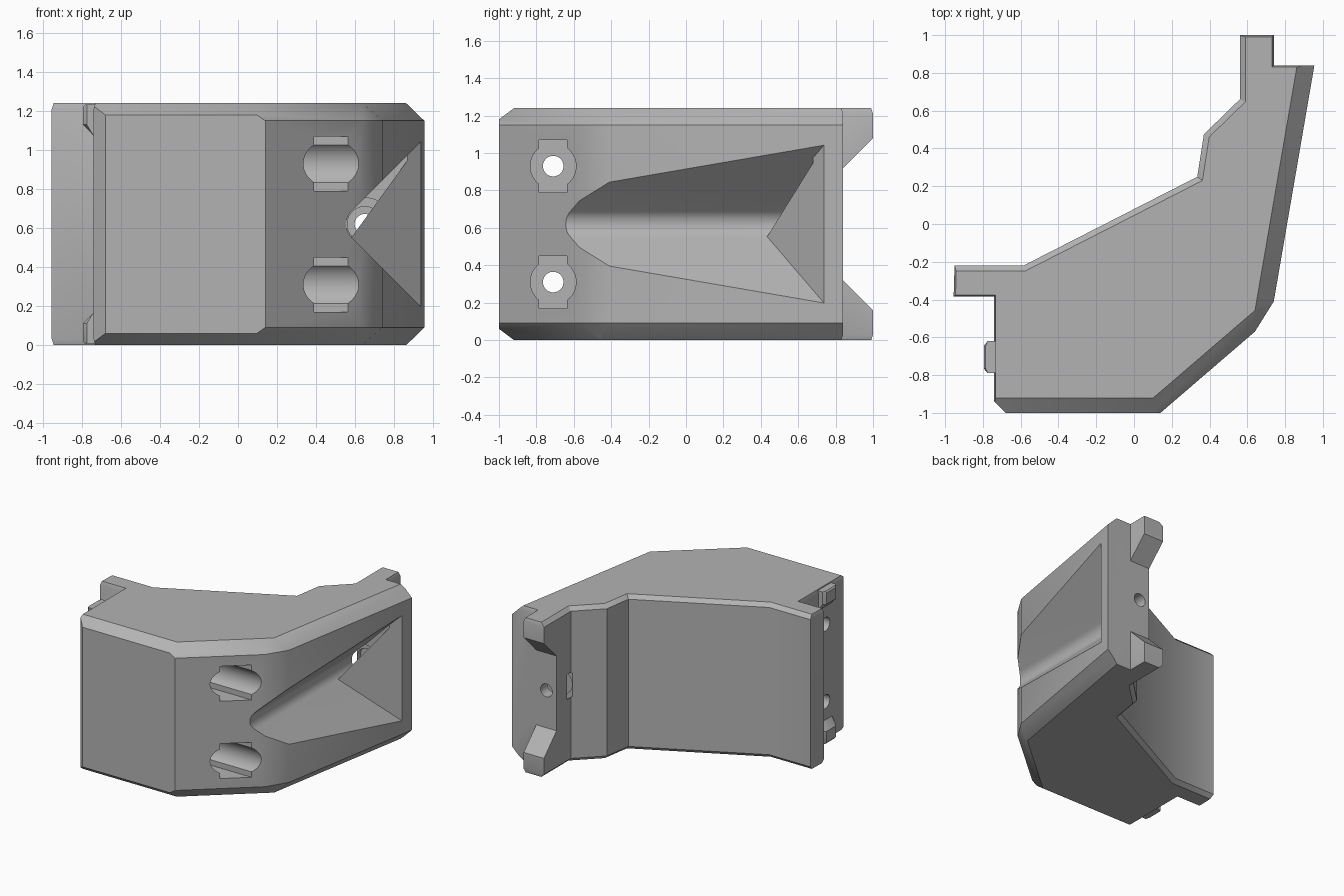
import bpy, bmesh, math
from mathutils import Vector, Matrix

if "Cube" in bpy.data.objects:
    bpy.data.objects.remove(bpy.data.objects["Cube"])

H = 1.24          # overall height
MID = H / 2

grey = bpy.data.materials.new("plain_grey")
grey.diffuse_color = (0.45, 0.45, 0.45, 1)
grey.use_nodes = True
grey.node_tree.nodes["Principled BSDF"].inputs["Base Color"].default_value = grey.diffuse_color


def make(name, bm):
    bmesh.ops.remove_doubles(bm, verts=bm.verts, dist=1e-5)
    bmesh.ops.recalc_face_normals(bm, faces=bm.faces)
    me = bpy.data.meshes.new(name)
    bm.to_mesh(me)
    bm.free()
    me.materials.append(grey)
    ob = bpy.data.objects.new(name, me)
    bpy.context.collection.objects.link(ob)
    return ob


def loft(rings):
    """Solid through a stack of rings with equal point counts."""
    bm = bmesh.new()
    vs = [[bm.verts.new(p) for p in r] for r in rings]
    n = len(vs[0])
    for a, b in zip(vs, vs[1:]):
        for i in range(n):
            j = (i + 1) % n
            bm.faces.new((a[i], a[j], b[j], b[i]))
    bm.faces.new(vs[0][::-1])
    bm.faces.new(vs[-1])
    return bm


def clip(bm, co, no):
    """Remove everything in front of a plane and cap the cut."""
    r = bmesh.ops.bisect_plane(bm, geom=bm.verts[:] + bm.edges[:] + bm.faces[:], dist=1e-6,
                               plane_co=co, plane_no=no, clear_outer=True)
    edges = [e for e in r["geom_cut"] if isinstance(e, bmesh.types.BMEdge)]
    bmesh.ops.holes_fill(bm, edges=edges, sides=0)


def offset(prof):
    """Inset a clockwise-listed profile by a distance per edge."""
    lines = []
    for i, (x, y, d) in enumerate(prof):
        a, b = Vector((x, y)), Vector(prof[(i + 1) % len(prof)][:2])
        t = (b - a).normalized()
        lines.append((a + Vector((t.y, -t.x)) * d, t))
    out = []
    for i, (p, t) in enumerate(lines):
        q, s = lines[i - 1]
        k = (p - q).cross(t) / s.cross(t)
        out.append(q + s * k)
    return out


def rod(name, axis, r, start, end, a, b):
    """Round cutter along x or y; a, b are the other two centre coordinates."""
    def pt(t, s):
        u, v = a + r * math.cos(t), b + r * math.sin(t)
        return (s, u, v) if axis == "x" else (u, s, v)
    angs = [math.tau * i / 48 for i in range(48)]
    return make(name, loft([[pt(t, s) for t in angs] for s in (start, end)]))


def cut(target, cutter):
    m = target.modifiers.new("cut", "BOOLEAN")
    m.operation, m.solver, m.object = "DIFFERENCE", "EXACT", cutter
    bpy.context.view_layer.objects.active = target
    bpy.ops.object.modifier_apply(modifier=m.name)
    bpy.data.objects.remove(cutter)


# Bracket body: plan outline, each point with the edge chamfer that follows it
outline = [(-.95, -.22, .03), (-.585, -.22, .03), (.335, .25, .03), (.37, .475, .03),
           (.56, .66, .03), (.56, 1, .01), (.74, 1, .01), (.74, .84, .01), (.955, .84, 0),
           (.74, -.41, 0), (.64, -.57, 0), (.14, -1, 0), (-.68, -1, 0), (-.74, -.94, .008),
           (-.74, -.385, .01), (-.955, -.385, .01)]
full = [p[:2] for p in outline]
small = offset(outline)
bm = loft([[(p[0], p[1], z) for p in ring]
           for ring, z in ((small, 0), (full, .03), (full, H - .03), (small, H))])

# Wide chamfers along the outer top and bottom edges
for i, d, h in ((8, .09, .09), (9, .058, .09), (10, .085, .09), (11, .08, .06)):
    a, b = Vector(full[i]), Vector(full[i + 1])
    t = (b - a).normalized()
    for s in (1, -1):
        clip(bm, (a.x, a.y, MID + s * (MID - h)), (-t.y * h, t.x * h, s * d))
body = make("bracket_body", bm)

# Notch that leaves two tapered pegs at the back end
notch = [(.84, .32), (1.1, .06), (1.1, 1.18), (.84, .92)]
cut(body, make("notch", loft([[(x, y, z) for y, z in notch] for x in (.4, .8)])))

# V-shaped trough with rounded root, plus its sloped end wall
R, CX = .095, .65
root = [(CX + R * math.cos(t), MID + R * math.sin(t))
        for t in (math.radians(135 + 90 * i / 16) for i in range(17))]
reach = 1.3 - root[0][0]
vee = [(1.3, root[0][1] + reach)] + root + [(1.3, root[-1][1] - reach)]
for co, no in (((0, .68, 0), (0, 1, 0)), ((.87, .68, 0), (-.06, .07, 0))):
    bm = loft([[(x, y, z) for x, z in vee] for y in (-1.3, .9)])
    clip(bm, co, no)
    cut(body, make("trough", bm))

# Stepped screw hole at the end of the trough
for r, y0, y1 in ((.135, .65, .71), (.09, .6, .75), (.052, .6, 1.1)):
    cut(body, rod("end_hole", "y", r, y0, y1, CX, MID))

# Two screw holes with flat-sided access bores in the slanted face
for z in (.31, .93):
    cut(body, rod("access_bore", "x", .122, -.45, .9, -.71, z))
    slot = [(-.785, z - .14), (-.635, z - .14), (-.635, z + .14), (-.785, z + .14)]
    cut(body, make("access_slot", loft([[(x, y, w) for y, w in slot] for x in (-.45, .9)])))
    cut(body, rod("screw_hole", "x", .055, -1.2, 0, -.71, z))

# Locating nubs on the left wall, top and bottom
nub = [(-.72, -.79), (-.775, -.79), (-.795, -.765), (-.795, -.645), (-.775, -.62), (-.72, -.62)]
nubs = []
for name, s in (("upper_nub", 1), ("lower_nub", -1)):
    rings = [[(max(x, lim), y, MID + s * dz) for x, y in nub]
             for lim, dz in ((-.742, .455), (-.795, .51), (-.795, .6), (-.785, .612))]
    nubs.append(make(name, loft(rings)))

# Smooth shading with sharp edges kept
bpy.ops.object.select_all(action="DESELECT")
for ob in [body] + nubs:
    ob.select_set(True)
bpy.context.view_layer.objects.active = body
bpy.ops.object.shade_smooth_by_angle(angle=math.radians(30))
